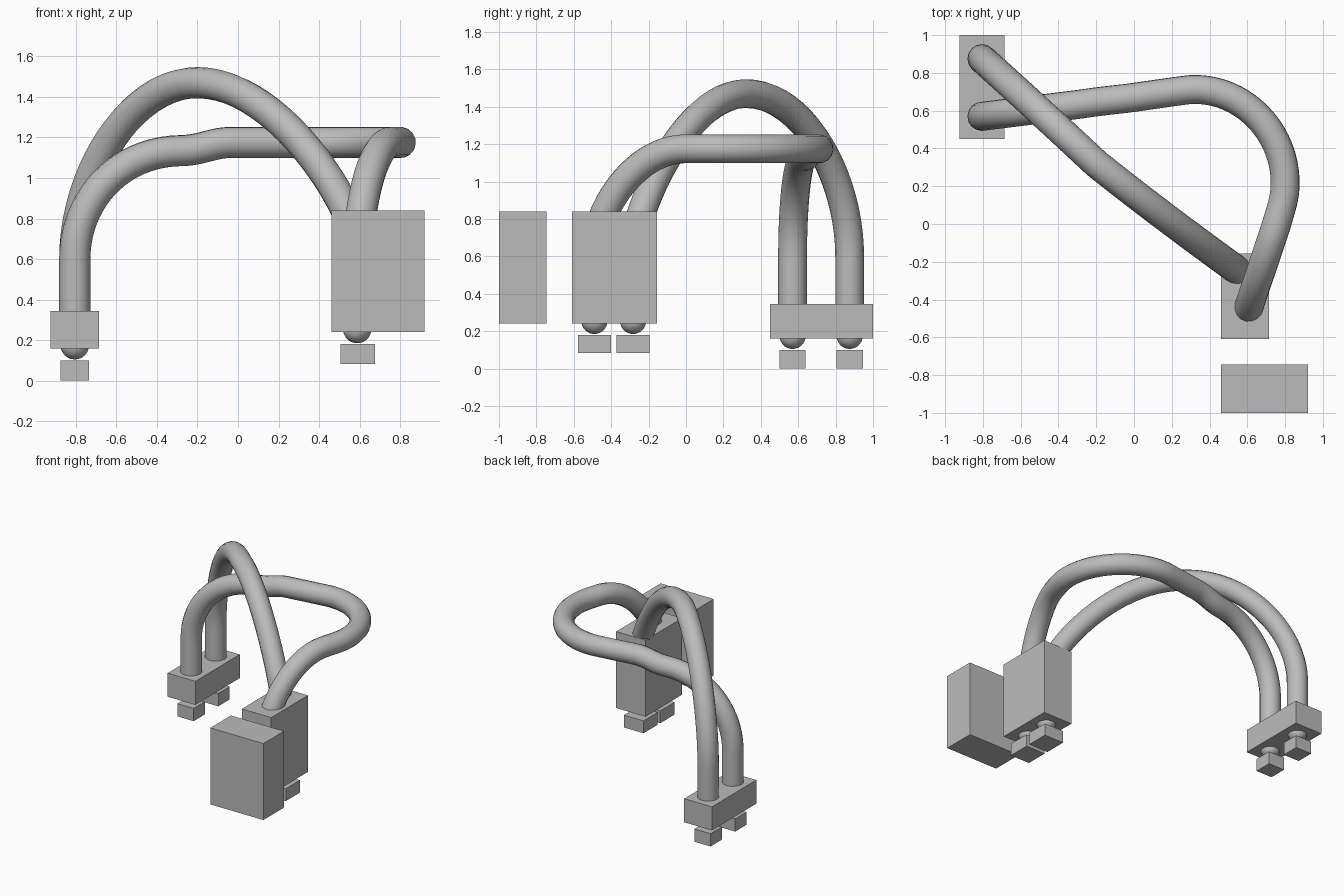
import bpy
from mathutils import Vector

default = bpy.data.objects.get("Cube")
if default:
    bpy.data.objects.remove(default, do_unlink=True)

grey = bpy.data.materials.new("plain_grey")
grey.use_nodes = True
colour = (0.5, 0.5, 0.5, 1)
grey.diffuse_color = colour
grey.node_tree.nodes["Principled BSDF"].inputs["Base Color"].default_value = colour


def box(name, low, high):
    low, high = Vector(low), Vector(high)
    bpy.ops.mesh.primitive_cube_add(size=1, location=(low + high) / 2)
    ob = bpy.context.object
    ob.name = name
    ob.scale = high - low
    bpy.ops.object.transform_apply(location=False, rotation=False, scale=True)
    ob.data.materials.append(grey)


def ball(name, centre):
    bpy.ops.mesh.primitive_uv_sphere_add(segments=32, ring_count=16, radius=0.07, location=centre)
    ob = bpy.context.object
    ob.name = name
    ob.data.materials.append(grey)
    bpy.ops.object.shade_smooth()


def tube(name, knots):
    """Round hose through (point, handle in, handle out); None gives a straight run."""
    curve = bpy.data.curves.new(name, "CURVE")
    curve.dimensions = "3D"
    curve.resolution_u = 20
    curve.bevel_depth = 0.077
    curve.bevel_resolution = 6
    curve.use_fill_caps = True
    spline = curve.splines.new("BEZIER")
    spline.bezier_points.add(len(knots) - 1)
    for point, (co, left, right) in zip(spline.bezier_points, knots):
        point.handle_left_type = point.handle_right_type = "FREE"
        point.co = co
        point.handle_left = left or co
        point.handle_right = right or co
    curve.materials.append(grey)
    ob = bpy.data.objects.new(name, curve)
    bpy.context.collection.objects.link(ob)


# Housings
box("rear_housing", (-0.925, 0.45, 0.16), (-0.685, 1.0, 0.345))
box("front_housing", (0.46, -0.61, 0.24), (0.715, -0.155, 0.84))
box("loose_block", (0.46, -1.0, 0.24), (0.92, -0.745, 0.84))

# Rounded tips and square plugs below each housing
for i, y in enumerate((0.57, 0.875)):
    ball(f"rear_tip_{i}", (-0.805, y, 0.175))
    box(f"rear_plug_{i}", (-0.875, y - 0.07, 0), (-0.735, y + 0.07, 0.1))
for i, y in enumerate((-0.49, -0.283)):
    ball(f"front_tip_{i}", (0.588, y, 0.255))
    box(f"front_plug_{i}", (0.505, y - 0.088, 0.083), (0.675, y + 0.088, 0.18))

# Tall hose arching straight across
tube("arched_hose", [
    ((-0.805, 0.875, 0.2), None, (-0.805, 0.875, 0.3)),
    ((-0.805, 0.875, 0.6), (-0.805, 0.875, 0.5), (-0.805, 0.875, 1.02)),
    ((-0.2, 0.32, 1.47), (-0.53, 0.63, 1.47), (0.15, 0.04, 1.47)),
    ((0.588, -0.275, 0.7), (0.5, -0.21, 1.0), (0.59, -0.28, 0.6)),
    ((0.588, -0.283, 0.28), (0.588, -0.283, 0.4), None),
])

# Lower hose looping out to the side
tube("looped_hose", [
    ((-0.805, 0.57, 0.2), None, (-0.805, 0.57, 0.3)),
    ((-0.805, 0.57, 0.6), (-0.805, 0.57, 0.5), (-0.805, 0.57, 0.88)),
    ((-0.28, 0.635, 1.135), (-0.6, 0.595, 1.13), (-0.18, 0.65, 1.137)),
    ((-0.04, 0.665, 1.175), (-0.13, 0.655, 1.173), (0.05, 0.677, 1.175)),
    ((0.3, 0.712, 1.175), (0.2, 0.7, 1.175), (0.58, 0.725, 1.175)),
    ((0.8, 0.2, 1.175), (0.81, 0.48, 1.175), (0.797, 0.13, 1.175)),
    ((0.755, 0.0, 1.175), (0.775, 0.07, 1.175), (0.69, -0.2, 1.175)),
    ((0.605, -0.45, 0.8), (0.63, -0.37, 1.0), (0.6, -0.47, 0.7)),
    ((0.588, -0.49, 0.28), (0.588, -0.49, 0.4), None),
])
